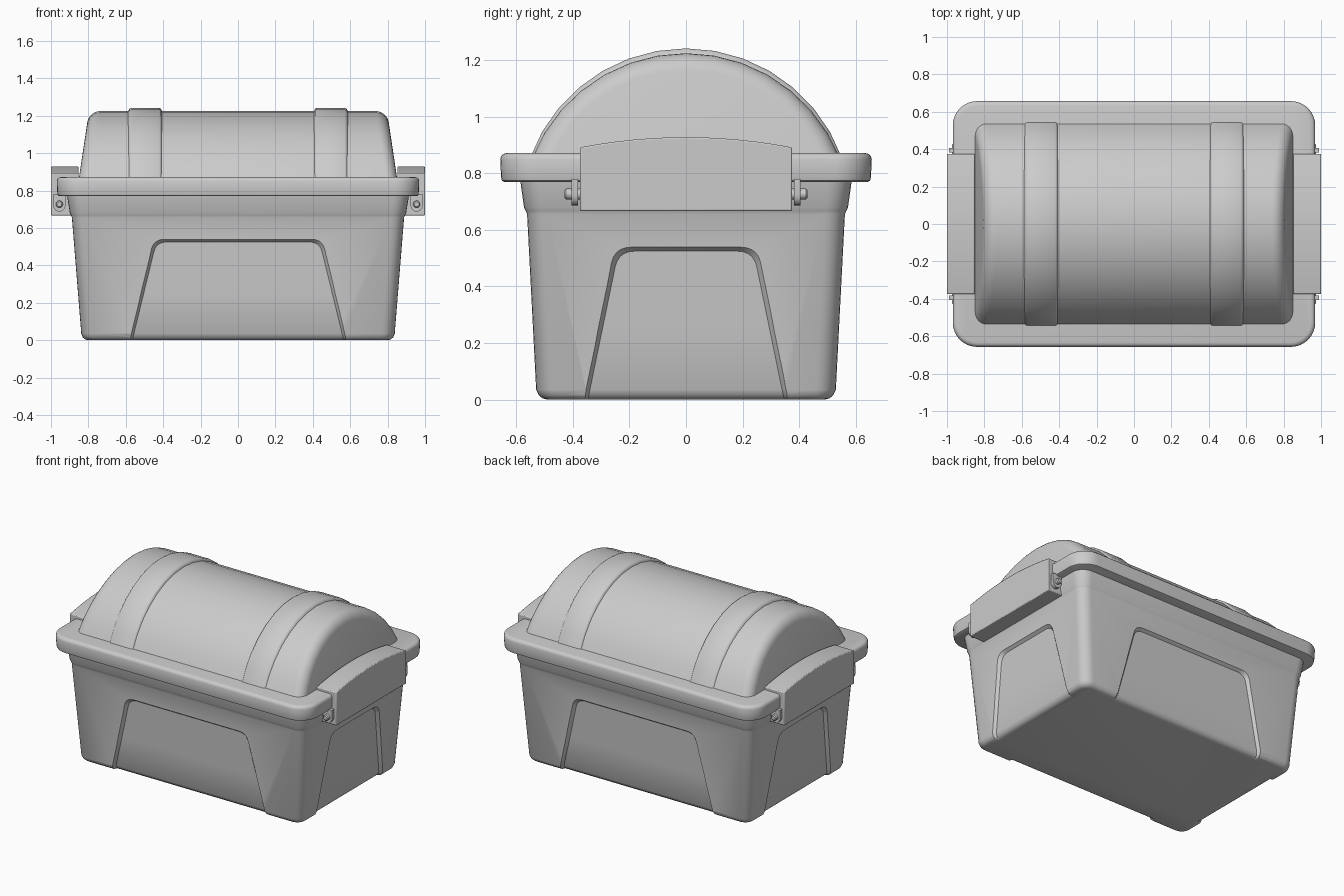
import bpy, bmesh, math
from mathutils import Vector

if "Cube" in bpy.data.objects:
    bpy.data.objects.remove(bpy.data.objects["Cube"])


def loft(name, rings, strips=False, angle=30):
    """Skin a list of equal point loops into a closed solid."""
    bm = bmesh.new()
    vs = [[bm.verts.new(p) for p in r] for r in rings]
    n = len(rings[0])
    for a, b in zip(vs, vs[1:]):
        for i in range(n):
            j = (i + 1) % n
            bm.faces.new((a[i], a[j], b[j], b[i]))
    for r in (vs[0], vs[-1]):
        if strips:
            for i in range(n // 2 - 1):
                bm.faces.new((r[i], r[i + 1], r[n - 2 - i], r[n - 1 - i]))
        else:
            bm.faces.new(r)
    bmesh.ops.recalc_face_normals(bm, faces=bm.faces)
    me = bpy.data.meshes.new(name)
    bm.to_mesh(me)
    bm.free()
    ob = bpy.data.objects.new(name, me)
    bpy.context.collection.objects.link(ob)
    smooth(ob, angle)
    return ob


def smooth(ob, angle):
    bpy.ops.object.select_all(action='DESELECT')
    ob.select_set(True)
    bpy.context.view_layer.objects.active = ob
    bpy.ops.object.shade_smooth_by_angle(angle=math.radians(angle))


def round_rect(hx, hy, z, r, seg=6):
    pts = []
    for k, (sx, sy) in enumerate(((1, 1), (-1, 1), (-1, -1), (1, -1))):
        for i in range(seg + 1):
            a = math.pi / 2 * (k + i / seg)
            pts.append((sx * (hx - r) + r * math.cos(a), sy * (hy - r) + r * math.sin(a), z))
    return pts


# Tub: z, half x, half y, corner radius
tub = [(0, .80, .49, .04), (.004, .817, .507, .055), (.015, .83, .52, .065), (.035, .838, .53, .07),
       (.655, .888, .562, .07), (.668, .893, .567, .075), (.68, .899, .573, .08), (.78, .915, .587, .085)]
body = loft("tub_body", [round_rect(hx, hy, z, r) for z, hx, hy, r in tub])


def wall(z, axis):
    if z < 0:
        return tub[0][axis] + z * 2
    for a, b in zip(tub, tub[1:]):
        if z <= b[0]:
            return a[axis] + (b[axis] - a[axis]) * (z - a[0]) / (b[0] - a[0])


# Recessed side panels, cut from the tub
def recess(w0, w1, w2, axis, sign):
    zs = (-.03, 0, .004, .015, .035, .25, .48)
    half = [(w0 + (w1 - w0) * z / .48, z) for z in zs]
    ctrl = w1 - .012
    for i in range(1, 6):
        t = i / 5
        half.append(((1 - t) ** 2 * w1 + 2 * t * (1 - t) * ctrl + t * t * w2,
                     (1 - t) ** 2 * .48 + 2 * t * (1 - t) * .535 + t * t * .535))
    loop = [(u, z, 1) for u, z in half] + [(u, z, -1) for u, z in reversed(half)]
    rings = []
    for depth, grow in ((-.02, -.01), (.06, .045)):
        ring = []
        for u, z, s in loop:
            d = sign * (wall(z, axis) + depth)
            if depth > 0:
                d = sign * (wall(max(z, .035), axis) + depth)
            u2, z2 = s * (u + grow), z + grow * max(0, z) / .54
            ring.append((d, u2, z2) if axis == 1 else (u2, d, z2))
        rings.append(ring)
    cutter = loft("panel_cutter", rings, strips=True)
    cutter.hide_render = True
    m = body.modifiers.new("panel", 'BOOLEAN')
    m.operation, m.solver, m.object = 'DIFFERENCE', 'EXACT', cutter
    bpy.context.view_layer.objects.active = body
    bpy.ops.object.modifier_apply(modifier=m.name)
    bpy.data.objects.remove(cutter)


for sign in (-1, 1):
    recess(.575, .46, .39, 2, sign)
    recess(.357, .26, .19, 1, sign)
smooth(body, 35)

# Lid rim
rim = [(.77, .955, .643, .12), (.774, .963, .651, .128), (.785, .966, .654, .13), (.85, .969, .657, .13),
       (.862, .965, .653, .127), (.869, .957, .645, .12), (.872, .945, .633, .11)]
loft("lid_rim", [round_rect(hx, hy, z, r, 8) for z, hx, hy, r in rim], angle=40)


# Domed lid: arcs skinned along x
def arc(half_w, height, shrink, xf, n=14):
    R = (half_w ** 2 + height ** 2) / (2 * height)
    cz = .87 + height - R
    amax = math.asin(half_w / R) + .03
    pts = []
    for i in range(n + 1):
        a = amax * (2 * i / n - 1)
        y, z = (R - shrink) * math.sin(a), cz + (R - shrink) * math.cos(a)
        pts.append((xf(z), y, z))
    return pts


fillet = .06
ends = []
for i in range(7):
    p = math.pi / 2 * i / 6
    ends.append((fillet * (1 - math.cos(p)), fillet * (1 - math.sin(p))))
rings = [arc(.538, .355, s, lambda z, d=d: -(.85 - .15 * (z - .87) - d)) for s, d in reversed(ends)]
rings += [arc(.538, .355, s, lambda z, d=d: .85 - .15 * (z - .87) - d) for s, d in ends]
loft("lid_dome", rings, angle=40)

# Raised bands over the dome
for side in (-1, 1):
    prof = ((.405, .02), (.412, .004), (.42, 0), (.57, 0), (.58, .004), (.59, .02))
    loft("lid_band", [arc(.546, .372, s, lambda z, x=x: side * x) for x, s in prof], angle=50)

# Side latch handles with arched top
for side in (-1, 1):
    outline = [(-.375, .667), (.375, .667)]
    for i in range(13):
        t = 1 - i / 6
        outline.append((.375 * t, .928 - .036 * t * t))
    h = loft("side_handle", [[(side * x, y, z) for y, z in outline] for x in (.852, 1.0)])
    b = h.modifiers.new("edge", 'BEVEL')
    b.width, b.segments = .005, 2

    # Hinge lugs and pins at both ends of the handle
    for s in (-1, 1):
        lug = [(.988, .78), (.922, .78)]
        lug = [(.955 + .033, .78)] + [(.955 + .033 * math.cos(a), .725 + .038 * math.sin(a))
               for a in [-math.pi * i / 10 for i in range(11)]] + [(.955 - .033, .78)]
        loft("hinge_lug", [[(side * x, s * y, z) for x, z in lug] for y in (.382, .405)])
        rings = []
        for y, r in ((.37, .019), (.424, .019), (.43, .013)):
            rings.append([(side * (.955 + r * math.cos(k * math.pi / 8)), s * y,
                           .727 + r * math.sin(k * math.pi / 8)) for k in range(16)])
        loft("hinge_pin", rings)
